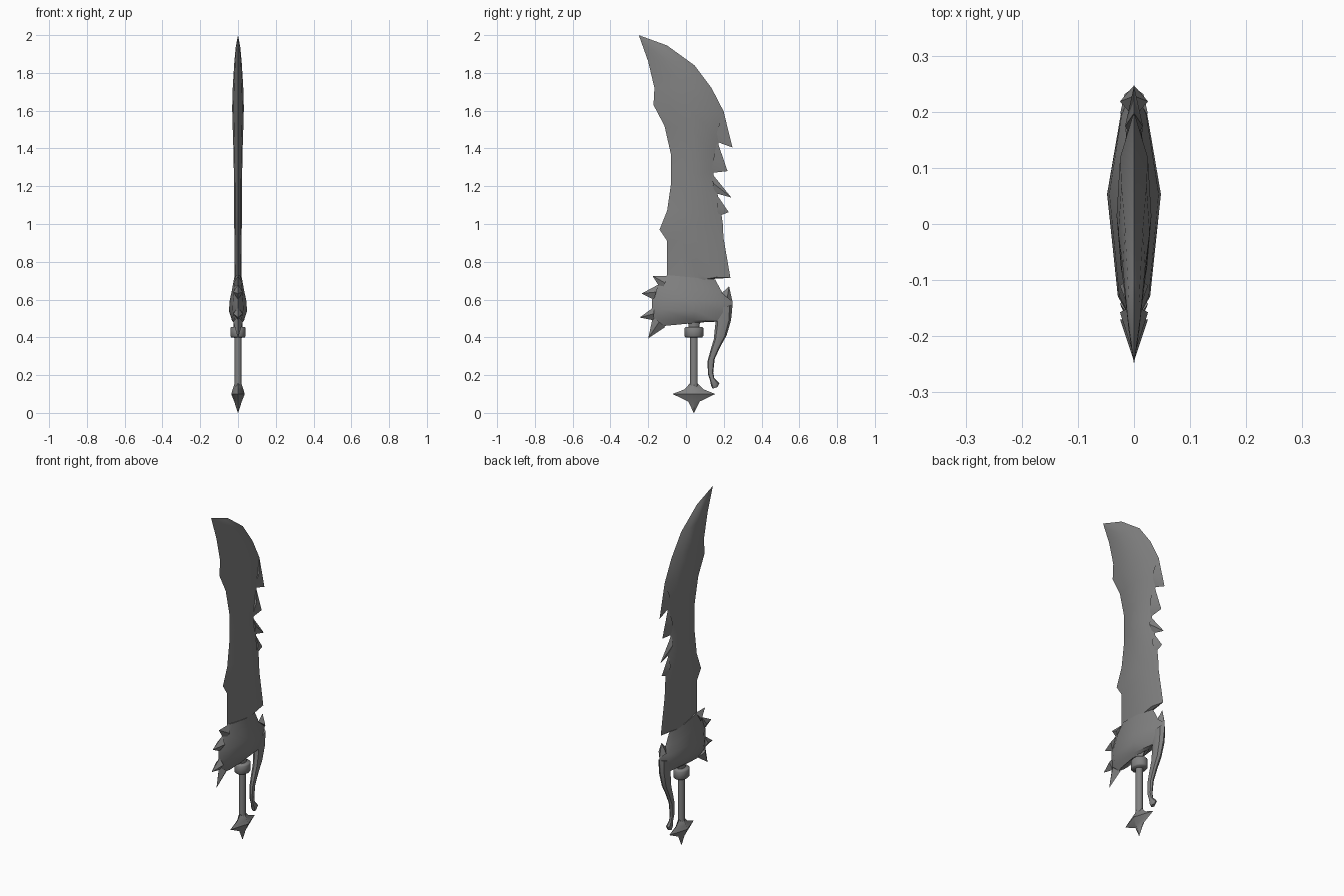
import bpy, bmesh, math
from mathutils import Vector

cube = bpy.data.objects.get("Cube")
if cube:
    bpy.data.objects.remove(cube)

steel = bpy.data.materials.new("dark grey steel")
steel.use_nodes = True
GREY = (0.22, 0.22, 0.22, 1)
steel.diffuse_color = GREY
steel.node_tree.nodes["Principled BSDF"].inputs["Base Color"].default_value = GREY


def finish(name, bm, angle=40):
    bmesh.ops.remove_doubles(bm, verts=bm.verts, dist=0.0005)
    bmesh.ops.recalc_face_normals(bm, faces=bm.faces)
    mesh = bpy.data.meshes.new(name)
    bm.to_mesh(mesh)
    bm.free()
    mesh.materials.append(steel)
    obj = bpy.data.objects.new(name, mesh)
    bpy.context.collection.objects.link(obj)
    bpy.ops.object.select_all(action="DESELECT")
    obj.select_set(True)
    bpy.context.view_layer.objects.active = obj
    bpy.ops.object.shade_smooth_by_angle(angle=math.radians(angle))


def loft(name, rings, angle=40):
    """Skin a list of equal rings and cap both ends."""
    bm = bmesh.new()
    loops = [[bm.verts.new(p) for p in ring] for ring in rings]
    n = len(loops[0])
    for a, b in zip(loops, loops[1:]):
        for i in range(n):
            j = (i + 1) % n
            bm.faces.new((a[i], a[j], b[j], b[i]))
    bm.faces.new(loops[0])
    bm.faces.new(loops[-1])
    finish(name, bm, angle)


def lens(front, back, t, section):
    """Ring from a sharp front edge over the thick middle to a sharp back edge."""
    f, b = Vector((0, *front)), Vector((0, *back))
    side = [(f.lerp(b, k), t * w) for k, w in section]
    left = [p + Vector((x, 0, 0)) for p, x in side]
    right = [p - Vector((x, 0, 0)) for p, x in reversed(side)]
    return [f] + left + [b] + right


def turned(name, profile, sides, y=0.042, angle=40):
    """Stack of elliptical rings: (z, x radius, y radius)."""
    turn = [math.tau * i / sides for i in range(sides)]
    loft(name, [[(rx * math.cos(a), y + ry * math.sin(a), z) for a in turn]
                for z, rx, ry in profile], angle)


def spike(name, a, b, tip, t):
    """Flat pyramid on the base line a-b, pointing to tip."""
    bm = bmesh.new()
    a, b, tip = (Vector((0, *p)) for p in (a, b, tip))
    mid, out = (a + b) / 2, Vector((t, 0, 0))
    base = [bm.verts.new(p) for p in (a, mid + out, b, mid - out)]
    top = bm.verts.new(tip)
    bm.faces.new(base)
    for i in range(4):
        bm.faces.new((base[i], base[(i + 1) % 4], top))
    finish(name, bm)


# Blade: front edge, back edge, half thickness
blade = [
    ((-.25, 2), (-.249, 1.999), 0), ((-.225, 1.93), (-.1, 1.945), .012),
    ((-.2, 1.86), (.045, 1.84), .02), ((-.167, 1.72), (.135, 1.72), .028),
    ((-.172, 1.63), (.2, 1.595), .031), ((-.114, 1.52), (.19, 1.49), .028),
    ((-.08, 1.37), (.165, 1.4), .024), ((-.08, 1.27), (.145, 1.265), .022),
    ((-.08, 1.21), (.165, 1.17), .021), ((-.1, 1.07), (.185, 1.07), .02),
    ((-.14, .97), (.195, 1), .02), ((-.1, .91), (.198, .93), .019),
    ((-.1, .73), (.235, .715), .018), ((-.08, .7), (.15, .71), .018),
    ((-.06, .6), (.1, .62), .018)]
blade_section = [(.25, .75), (.5, 1), (.78, .8)]
loft("blade", [lens(*row, blade_section) for row in blade])

# Teeth along the back of the blade
teeth = [((.198, 1.6), (.15, 1.44), (.246, 1.405)),
         ((.165, 1.44), (.13, 1.27), (.22, 1.28)),
         ((.135, 1.27), (.15, 1.165), (.24, 1.14)),
         ((.16, 1.16), (.17, 1.04), (.226, 1.063))]
for i, (a, b, tip) in enumerate(teeth):
    spike(f"blade_tooth_{i + 1}", a, b, tip, .016)

# Guard: thick body that narrows to the neck
guard = [
    ((-.1, .73), (.155, .705), .02), ((-.15, .67), (.193, .635), .032),
    ((-.18, .6), (.246, .59), .044), ((-.18, .55), (.244, .53), .048),
    ((-.18, .495), (.215, .485), .032), ((-.12, .46), (.12, .483), .018),
    ((0, .488), (.09, .488), .016)]
guard_section = [(.12, .6), (.55, 1), (.88, .5)]
loft("guard", [lens(*row, guard_section) for row in guard])

# Spikes on the front of the guard and the horn tip behind
spikes = [((-.09, .725), (-.13, .65), (-.177, .725)),
          ((-.145, .68), (-.17, .6), (-.235, .632)),
          ((-.17, .56), (-.17, .49), (-.245, .505)),
          ((-.175, .51), (-.11, .455), (-.2, .395)),
          ((.19, .635), (.247, .585), (.228, .67))]
for i, (a, b, tip) in enumerate(spikes):
    spike(f"guard_spike_{i + 1}", a, b, tip, .025)

# Curved horn hanging behind the grip: y, z, half width, half thickness
horn = [(.2, .56, .044, .024), (.197, .48, .042, .024), (.181, .4, .034, .02),
        (.155, .34, .025, .017), (.133, .28, .019, .014), (.13, .21, .014, .011),
        (.138, .18, .012, .01), (.155, .15, .022, .016), (.153, .132, .012, .01)]
loft("guard_horn", [
    [(t * math.sin(a), y + w * math.cos(a), z + .3 * w * math.cos(a))
     for a in (math.tau * i / 8 for i in range(8))] for y, z, w, t in horn])

# Neck, collar, grip and pommel
turned("neck", [(.44, .02, .03), (.47, .016, .03), (.52, .03, .06)], 8)
turned("collar", [(.4, .036, .044), (.407, .041, .05), (.448, .041, .05),
                  (.456, .036, .044)], 12, angle=60)
turned("grip", [(.13, .019, .021), (.41, .019, .021)], 10)
turned("pommel", [(0, .001, .001), (.06, .02, .03), (.1, .036, .113),
                  (.125, .028, .05), (.155, .018, .022)], 4)
